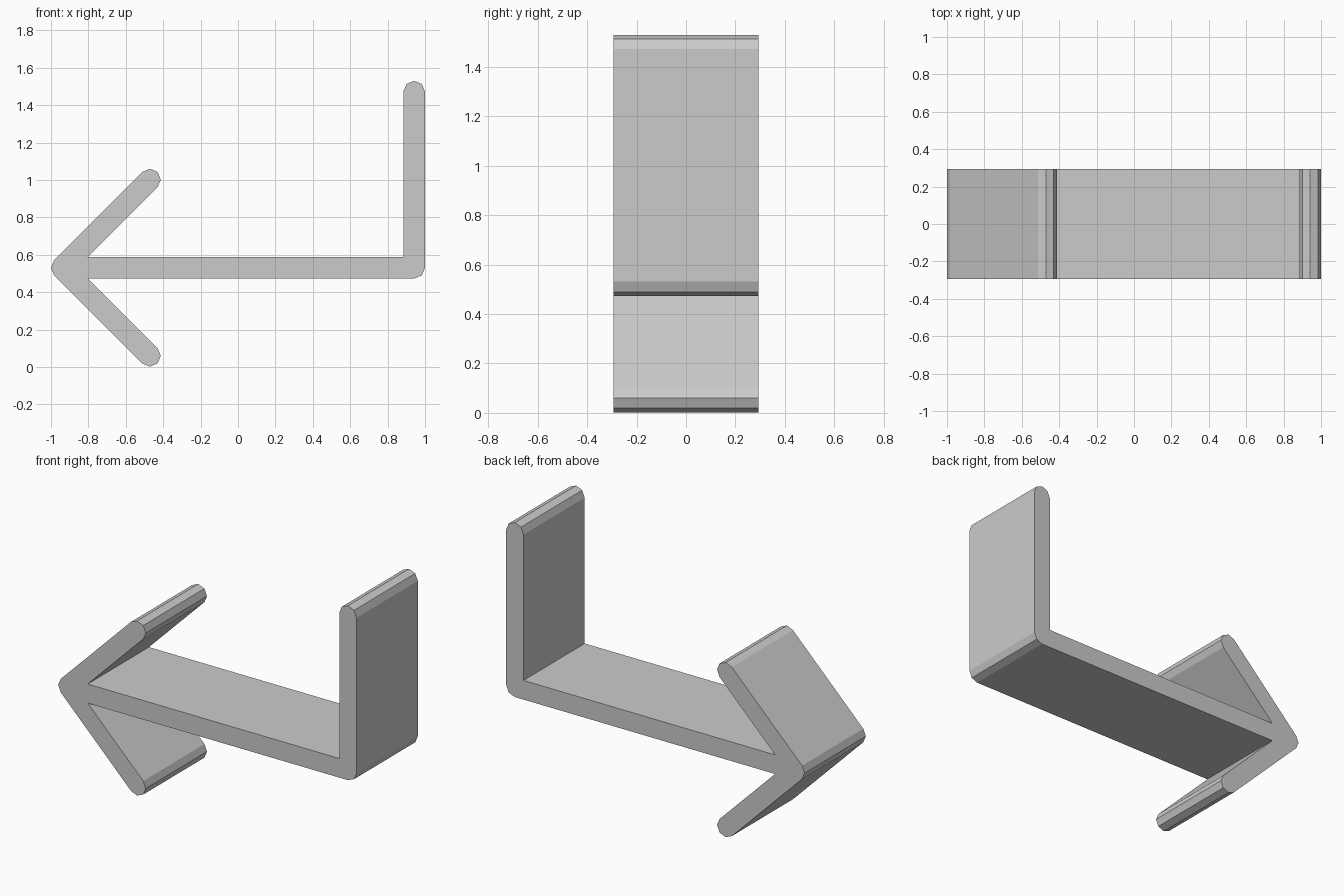
import bpy, bmesh
from math import cos, sin, radians, sqrt

cube = bpy.data.objects.get("Cube")
if cube:
    bpy.data.objects.remove(cube, do_unlink=True)

R = 0.058            # half the strip thickness
DEPTH = 0.586        # strip width along y
END = 1 - R          # centre line reach along x
MID = 0.531          # height of the shaft centre line
BARB = 0.471         # barb reach along x and z
TOP = 1.472          # centre of the upright's rounded end


def arc(cx, cz, start, end):
    """Rounded end in 45 degree steps."""
    return [(cx + R * cos(radians(a)), cz + R * sin(radians(a)))
            for a in range(start, end + 1, 45)]


# Side profile, counter-clockwise
crotch = -END + R * (1 + sqrt(2))
profile = arc(END, MID, 270, 360)                        # outer corner
profile += arc(END, TOP, 0, 180)                         # upright end
profile += [(END - R, MID + R), (crotch, MID + R)]       # inner corners
profile += arc(-END + BARB, MID + BARB, -45, 135)        # upper barb end
profile += arc(-END, MID, 135, 225)                      # arrow tip
profile += arc(-END + BARB, MID - BARB, 225, 405)        # lower barb end
profile += [(crotch, MID - R)]                           # lower crotch

# Extrude the profile through the depth
bm = bmesh.new()
face = bm.faces.new([bm.verts.new((x, -DEPTH / 2, z)) for x, z in profile])
extruded = bmesh.ops.extrude_face_region(bm, geom=[face], use_keep_orig=True)
moved = [v for v in extruded["geom"] if isinstance(v, bmesh.types.BMVert)]
bmesh.ops.translate(bm, verts=moved, vec=(0, DEPTH, 0))
bmesh.ops.recalc_face_normals(bm, faces=bm.faces)

mesh = bpy.data.meshes.new("arrow_hook")
bm.to_mesh(mesh)
bm.free()
hook = bpy.data.objects.new("arrow_hook", mesh)
bpy.context.collection.objects.link(hook)

# Plain grey material
grey = bpy.data.materials.new("light_grey")
grey.use_nodes = True
colour = (0.6, 0.6, 0.6, 1)
grey.diffuse_color = colour
grey.node_tree.nodes["Principled BSDF"].inputs["Base Color"].default_value = colour
mesh.materials.append(grey)
